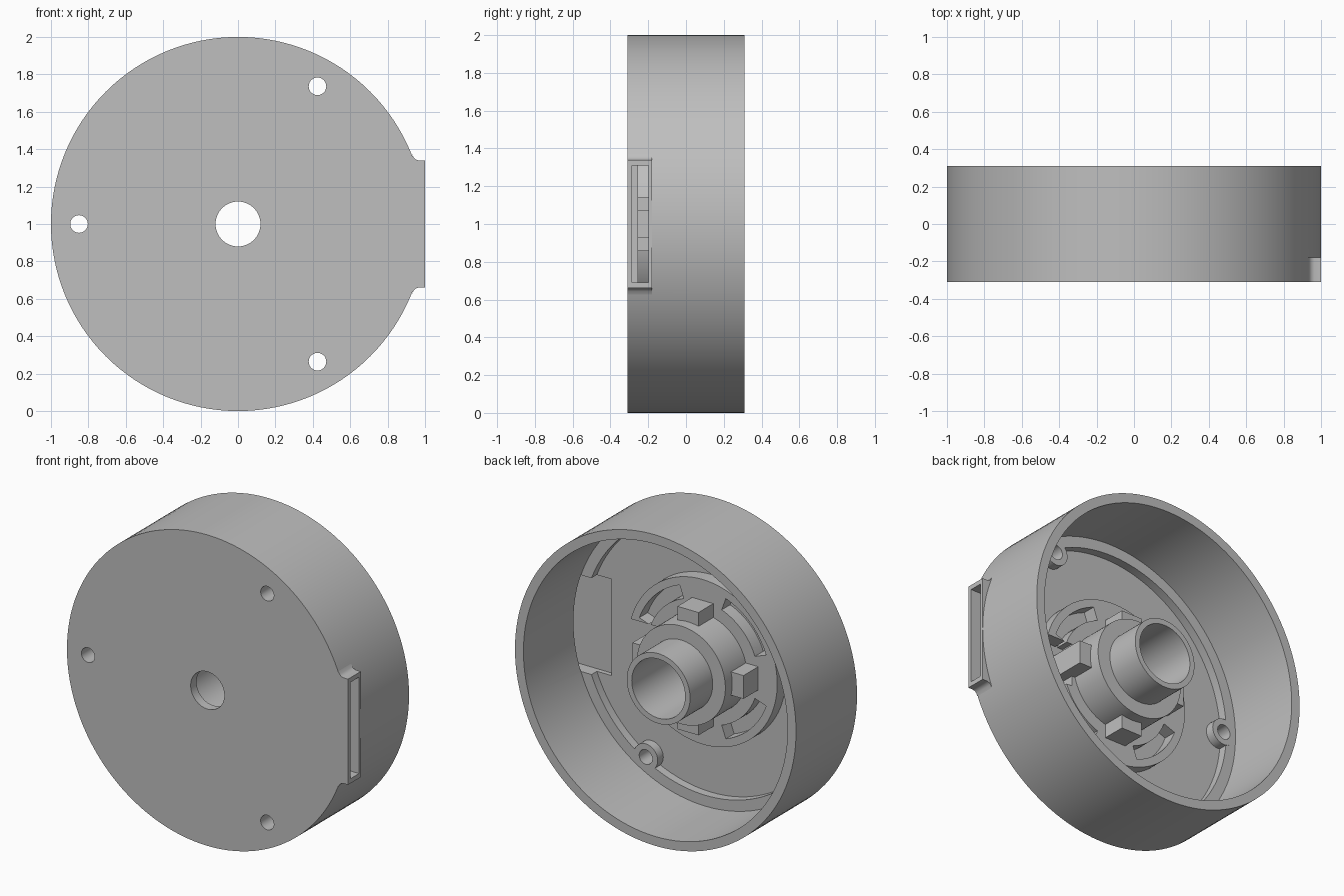
import bpy, bmesh, math
from math import cos, sin, radians, tau

old = bpy.data.objects.get("Cube")
if old:
    bpy.data.objects.remove(old, do_unlink=True)

grey = bpy.data.materials.new("plain grey")
grey.use_nodes = True
colour = (0.52, 0.52, 0.52, 1)
grey.diffuse_color = colour
grey.node_tree.nodes["Principled BSDF"].inputs["Base Color"].default_value = colour


def finish(name, bm):
    bmesh.ops.recalc_face_normals(bm, faces=bm.faces)
    mesh = bpy.data.meshes.new(name)
    bm.to_mesh(mesh)
    bm.free()
    mesh.materials.append(grey)
    ob = bpy.data.objects.new(name, mesh)
    ob.location.z = 1
    bpy.context.collection.objects.link(ob)
    return ob


def lathe(name, profile, steps=128):
    """Revolve a closed (radius, y) profile around the y axis."""
    bm = bmesh.new()
    vs = [bm.verts.new((r, y, 0)) for r, y in profile]
    edges = [bm.edges.new((v, vs[i - 1])) for i, v in enumerate(vs)]
    bmesh.ops.spin(bm, geom=vs + edges, cent=(0, 0, 0), axis=(0, 1, 0),
                   angle=tau, steps=steps)
    bmesh.ops.remove_doubles(bm, verts=bm.verts, dist=1e-4)
    return finish(name, bm)


def prism(name, outline, y0, y1):
    """Extrude an (x, z) outline from y0 to y1."""
    bm = bmesh.new()
    face = bm.faces.new([bm.verts.new((x, y0, z)) for x, z in outline])
    ext = bmesh.ops.extrude_face_region(bm, geom=[face])["geom"]
    bmesh.ops.translate(bm, vec=(0, y1 - y0, 0),
                        verts=[g for g in ext if isinstance(g, bmesh.types.BMVert)])
    return finish(name, bm)


def rect(x0, x1, z):
    return [(x0, -z), (x1, -z), (x1, z), (x0, z)]


def polar(r, deg):
    return r * cos(radians(deg)), r * sin(radians(deg))


def circle(cx, cz, r, n=32):
    return [(cx + r * cos(tau * i / n), cz + r * sin(tau * i / n)) for i in range(n)]


def arc_band(r0, r1, a0, a1, n=12):
    angles = [a0 + (a1 - a0) * i / n for i in range(n + 1)]
    return [polar(r1, a) for a in angles] + [polar(r0, a) for a in reversed(angles)]


def combine(target, tool, operation):
    mod = target.modifiers.new("combine", "BOOLEAN")
    mod.operation, mod.object, mod.solver = operation, tool, "EXACT"
    bpy.context.view_layer.objects.active = target
    bpy.ops.object.modifier_apply(modifier=mod.name)
    bpy.data.objects.remove(tool, do_unlink=True)


FRONT, FLOOR, LEDGE, PLATEAU = -0.31, -0.255, -0.2, -0.17

# Cup with outer wall, stepped floor, central collar and tube
housing = lathe("round_housing", [
    (0.12, FRONT), (1, FRONT), (1, 0.31), (0.94, 0.31), (0.94, LEDGE),
    (0.87, LEDGE), (0.87, FLOOR), (0.53, FLOOR), (0.53, PLATEAU),
    (0.315, PLATEAU), (0.315, 0.05), (0.225, 0.05), (0.225, 0.28),
    (0.19, 0.28), (0.19, -0.25), (0.12, -0.25)])

# Side port block with filleted corners, mirrored top to bottom
half = [(1, 0.34), (0.965, 0.34), (0.95, 0.345), (0.94, 0.355),
        (0.931, 0.372), (0.945, 0.3), (0.96, 0)]
block = half + [(x, -z) for x, z in reversed(half[:-1])]
combine(housing, prism("port_block", block, FRONT, -0.18), "UNION")

# Screw bosses with through holes
for angle in (60, 180, 300):
    x, z = polar(0.85, angle)
    combine(housing, prism("boss", circle(x, z, 0.085), -0.28, LEDGE + 0.002), "UNION")
    combine(housing, prism("hole", circle(x, z, 0.047), -0.4, 0), "DIFFERENCE")

# Port opening and its shallow pocket in the floor
combine(housing, prism("port_cut", rect(0.71, 1.1, 0.31), -0.285, LEDGE + 0.002),
        "DIFFERENCE")

# Curved pockets in the raised plateau, and the notch facing the port
for angle in (45, 135, 225, 315):
    combine(housing, prism("arc_cut", arc_band(0.395, 0.48, angle - 25, angle + 25),
                           FLOOR, 0), "DIFFERENCE")
combine(housing, prism("notch_cut", rect(0.33, 0.6, 0.14), FLOOR, 0), "DIFFERENCE")

# Four lugs around the collar
lugs = []
for i in range(4):
    lug = prism(f"collar_lug_{i + 1}", rect(0.28, 0.395, 0.075), FLOOR - 0.01, -0.02)
    lug.rotation_euler.y = i * tau / 4
    lugs.append(lug)

# Smooth the curved walls, keep the edges crisp
bpy.ops.object.select_all(action="DESELECT")
for ob in [housing] + lugs:
    ob.select_set(True)
bpy.context.view_layer.objects.active = housing
bpy.ops.object.shade_smooth_by_angle(angle=radians(30))
